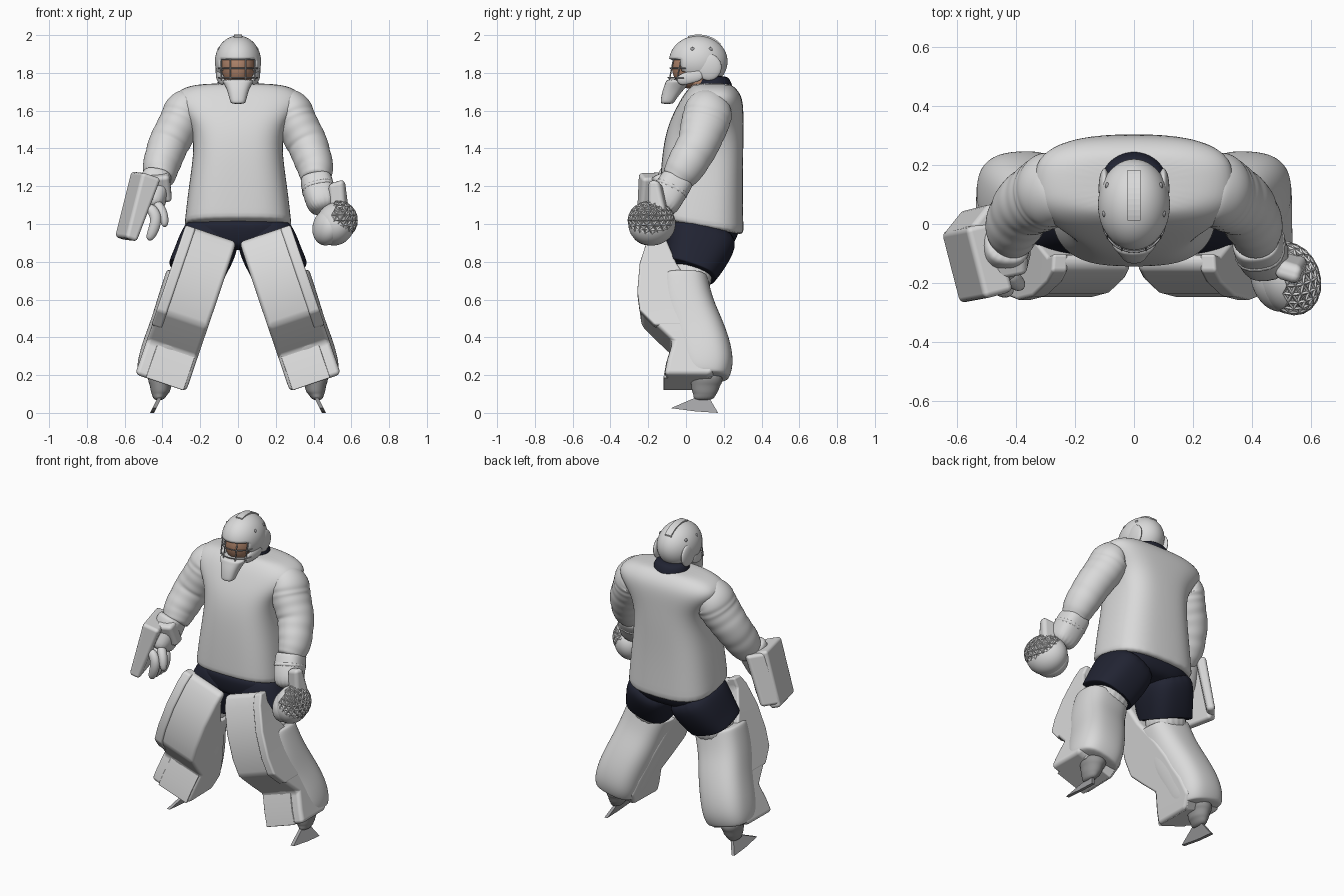
import bpy, bmesh, math
from mathutils import Vector, Matrix

if "Cube" in bpy.data.objects:
    bpy.data.objects.remove(bpy.data.objects["Cube"])

def material(name, *rgb):
    m = bpy.data.materials.new(name)
    m.use_nodes = True
    m.diffuse_color = (*rgb, 1)
    m.node_tree.nodes["Principled BSDF"].inputs["Base Color"].default_value = (*rgb, 1)
    return m

WHITE = material("white", .7, .7, .7)
NAVY = material("navy", .015, .017, .032)
SKIN = material("skin", .43, .23, .145)
STEEL = material("steel", .36, .36, .37)
BOOT = material("boot grey", .3, .3, .3)

def finish(name, bm, mat, subsurf=0, bevel=0, smooth=True):
    bmesh.ops.recalc_face_normals(bm, faces=bm.faces)
    me = bpy.data.meshes.new(name)
    bm.to_mesh(me)
    bm.free()
    me.materials.append(mat)
    if smooth:
        me.shade_smooth()
    ob = bpy.data.objects.new(name, me)
    bpy.context.collection.objects.link(ob)
    if bevel:
        b = ob.modifiers.new("bevel", "BEVEL")
        b.width, b.segments, b.harden_normals = bevel, 3, True
    if subsurf:
        s = ob.modifiers.new("subsurf", "SUBSURF")
        s.levels = s.render_levels = subsurf
    return ob

def skin_rings(name, rings, mat, **style):
    """Bridge equal-length point rings and cap both ends."""
    bm = bmesh.new()
    vs = [[bm.verts.new(p) for p in r] for r in rings]
    n = len(vs[0])
    for a, b in zip(vs, vs[1:]):
        for i in range(n):
            bm.faces.new((a[i], a[(i + 1) % n], b[(i + 1) % n], b[i]))
    bm.faces.new(vs[0])
    bm.faces.new(vs[-1])
    return finish(name, bm, mat, **style)

def tube(name, stations, mat, side=1, follow=True, power=2.0, tilt=0.0, sides=20):
    """Loft of superellipses; stations are (x, y, z, radius_a, radius_b)."""
    pts = [Vector(s[:3]) for s in stations]
    rings = []
    for i, (c, s) in enumerate(zip(pts, stations)):
        a, b = Vector((1, 0, 0)), Vector((0, 1, 0))
        if follow:
            t = (pts[min(i + 1, len(pts) - 1)] - pts[max(i - 1, 0)]).normalized()
            a = (a - t * a.dot(t)).normalized()
            b = t.cross(a)
        ring = []
        for k in range(sides):
            ca, sa = math.cos(2 * math.pi * k / sides), math.sin(2 * math.pi * k / sides)
            p = (c + a * s[3] * math.copysign(abs(ca) ** (2 / power), ca)
                 + b * s[4] * math.copysign(abs(sa) ** (2 / power), sa))
            ring.append((p.x * side, p.y, p.z - (tilt * (p.y - c.y) if i < 2 else 0)))
        rings.append(ring)
    skin_rings(name, rings, mat, subsurf=2)

def ball(name, loc, size, mat, rot=(0, 0, 0)):
    bm = bmesh.new()
    bmesh.ops.create_uvsphere(bm, u_segments=40, v_segments=24, radius=1)
    ob = finish(name, bm, mat)
    ob.location, ob.scale, ob.rotation_euler = loc, size, rot

def block(name, center, axes, half, taper, bevel):
    """Rounded white box; its far end along the third axis is thinned by taper."""
    x, y, z = [Vector(a).normalized() * h for a, h in zip(axes, half)]
    skin_rings(name, [[Vector(center) + x * i + y * j * f + z * k for i, j in ((1, 1), (-1, 1), (-1, -1), (1, -1))]
                      for k, f in ((-1, 1), (1, taper))], WHITE, bevel=bevel)

# Jersey body and shorts seat
tube("jersey_body", [(0, .08, .98, .285, .225), (0, .08, .995, .285, .226), (0, .08, 1.2, .262, .22),
                     (0, .09, 1.4, .23, .215), (0, .105, 1.53, .25, .2), (0, .13, 1.63, .345, .175),
                     (0, .14, 1.69, .34, .15), (0, .14, 1.735, .265, .11), (0, .135, 1.745, .13, .075)],
     WHITE, follow=False, power=2.9, tilt=.19, sides=28)
tube("shorts_seat", [(0, .09, 1.04, .26, .19), (0, .09, .98, .27, .2), (0, .085, .91, .26, .18),
                     (0, .075, .86, .19, .15)], NAVY, follow=False, power=2.7)

# Neck, collar and head
tube("neck", [(0, .09, 1.70, .09, .085), (0, .085, 1.80, .085, .08)], SKIN)
tube("collar", [(0, .14, 1.70, .115, .115), (0, .15, 1.75, .112, .1), (0, .155, 1.775, .1, .08),
                (0, .155, 1.785, .08, .06)], NAVY)
ball("head", (0, .03, 1.835), (.09, .105, .12), SKIN)

# Helmet shell with an open face window
bm = bmesh.new()
bmesh.ops.create_uvsphere(bm, u_segments=48, v_segments=32, radius=1,
                          matrix=Matrix.Translation((0, .065, 1.86)) @ Matrix.Diagonal((.122, .155, .137, 1)))
window = [f for f in bm.faces for c in [f.calc_center_median()]
          if c.z < 1.775 or (c.y < .02 and abs(c.x) < .092 and c.z < 1.87)]
bmesh.ops.delete(bm, geom=window, context="FACES")
shell = finish("helmet_shell", bm, WHITE).modifiers.new("thickness", "SOLIDIFY")
shell.thickness = .012
tube("chin_guard", [(0, -.1, 1.635, .036, .033), (0, -.098, 1.65, .043, .038), (0, -.07, 1.71, .057, .055),
                    (0, -.04, 1.75, .08, .068), (0, -.035, 1.768, .088, .07)], WHITE, follow=False, power=2.5)
ridge = [(.065 + .157 * math.sin(a), 1.86 + .139 * math.cos(a)) for a in [.12 * i - .35 for i in range(11)]]
skin_rings("helmet_ridge", [[(x, y, z + dz) for x, dz in ((-.022, -.015), (.022, -.015), (.022, .004), (-.022, .004))]
                            for y, z in ridge], WHITE, smooth=False)
for side, word in ((1, "left"), (-1, "right")):
    ball(word + "_ear_guard", (side * .1, .12, 1.83), (.02, .068, .07), WHITE)
    tube(word + "_jaw_guard", [(.108, .09, 1.795, .012, .03), (.102, .03, 1.78, .013, .035),
                               (.075, -.05, 1.755, .016, .03)], WHITE, side)
    for x, y in ((.1, .035), (.09, .13)):
        ball(word + "_vent", (side * x, y, 1.925), (.008, .011, .011), STEEL)

# Face cage, leaning back toward the brow
def cage_point(angle, z):
    return (.106 * math.sin(angle), .01 - .105 * math.cos(angle) + (z - 1.77) * .2, z, 1)

cage = bpy.data.curves.new("face_cage", "CURVE")
cage.dimensions, cage.bevel_depth, cage.bevel_resolution = "3D", .0035, 2
cage.materials.append(STEEL)
for path in ([[cage_point(.17 * i - 1.36, z) for i in range(17)] for z in (1.775, 1.825, 1.872)]
             + [[cage_point(a, z) for z in (1.76, 1.88)] for a in (-1.0, -.4, .4, 1.0)]):
    spline = cage.splines.new("POLY")
    spline.points.add(len(path) - 1)
    for p, co in zip(spline.points, path):
        p.co = co
bpy.context.collection.objects.link(bpy.data.objects.new("face_cage", cage))

# Leg pad slabs follow a bent side profile (z, front, back) along an outward-leaning axis
PAD = ((.95, -.15, -.10), (.89, -.19, -.11), (.75, -.235, -.05), (.6, -.248, .05), (.5, -.235, .1),
       (.42, -.155, .13), (.34, -.07, .165), (.24, -.1, .19), (.16, -.115, .13))

def pad_slab(name, side, w0, w1, rise, rows, bevel):
    skin_rings(name, [[(side * (.15 + (.93 - z) * .34 + w * .95), y, z + w * .32)
                       for w, y in ((w0, front - rise), (w1, front - rise), (w1 * .97, back), (w0 * .97, back))]
                      for z, front, back in rows], WHITE, bevel=bevel)

# Sleeve stations, with cloth folds as alternating radii
ARM = ((.23, .13, 1.62, .09, .1), (.28, .12, 1.6, .115, .13), (.31, .1, 1.53, .112, .128),
       (.37, .065, 1.42, .108, .112), (.41, -.005, 1.3, .098, .105), (.415, -.075, 1.2, .07, .075))
sleeve = []
for a, b in zip(ARM, ARM[1:]):
    for i in range(4):
        m = [p + (q - p) * i / 4 for p, q in zip(a, b)]
        fold = 1.03 if i % 2 else .98
        sleeve.append((*m[:3], m[3] * fold, m[4] * fold))

BLADE = ((-.08, .025), (.06, .085), (.12, .085), (.17, .0), (.05, .008))
for side, word in ((1, "left"), (-1, "right")):
    tube(word + "_sleeve", sleeve, WHITE, side)
    # Shorts leg, thigh, calf wrap and front pad
    tube(word + "_shorts_leg", [(.12, .1, .98, .14, .18), (.155, .08, .9, .16, .185), (.2, .04, .8, .152, .16),
                                (.222, .022, .757, .15, .145), (.224, .02, .751, .15, .144),
                                (.225, .019, .748, .143, .136)], NAVY, side, power=2.7)
    tube(word + "_thigh", [(.19, .045, .82, .125, .12), (.25, .01, .62, .125, .115)], WHITE, side, power=2.4)
    tube(word + "_calf", [(.235, -.015, .715, .14, .125), (.237, -.015, .71, .15, .133), (.245, -.015, .68, .152, .138),
                          (.285, .0, .56, .15, .15), (.32, .05, .44, .15, .155), (.365, .09, .32, .152, .158),
                          (.388, .108, .24, .15, .146), (.4, .105, .195, .14, .125), (.402, .105, .185, .13, .115)],
         WHITE, side, power=2.7)
    pad_slab(word + "_leg_pad", side, -.145, .14, 0, PAD, .024)
    pad_slab(word + "_pad_outer_roll", side, .085, .142, .01, PAD[:6], .012)
    pad_slab(word + "_toe_panel", side, -.13, .08, .005, PAD[6:], .005)
    # Skate boot, holder and blade
    tube(word + "_boot", [(.405, .11, .22, .078, .085), (.405, .11, .16, .07, .085), (.41, .105, .15, .058, .078),
                          (.41, .1, .11, .052, .07), (.415, .1, .1, .042, .06), (.42, .09, .065, .026, .055)],
         BOOT, side, follow=False)
    skin_rings(word + "_skate_blade", [[(side * (.415 + (.08 - z) * .5 + t), y, z) for y, z in BLADE]
                                       for t in (-.01, .01)], STEEL, smooth=False)

# Blocker: board with a back wing, cuff and fingers
down, across = Vector((-.3, -.06, -.95)), Vector((.25, -.97, -.03))
block("blocker_board", (-.54, -.13, 1.09), (across, down.cross(across), down), (.125, .055, .18), .6, .02)
wing = Vector((.62, .78, -.05))
block("blocker_back_wing", (-.55, .0, 1.1), (wing, down.cross(wing), down), (.06, .03, .165), .8, .02)
tube("blocker_cuff", [(-.425, -.05, 1.27, .075, .085), (-.43, -.06, 1.25, .082, .09), (-.455, -.11, 1.13, .08, .085),
                      (-.47, -.14, 1.07, .06, .08)], WHITE, power=2.6)
block("blocker_cuff_flap", (-.41, -.125, 1.19), ((1, .2, .1), (0, 1, .4), (-.1, -.4, 1)), (.055, .035, .075), 1, .02)
for y in (-.1, -.137, -.174, -.211):
    tube("blocker_finger", [(-.48, y, 1.1, .03, .024), (-.43, y - .015, 1.05, .033, .026),
                            (-.44, y - .015, .98, .032, .025), (-.475, y, .91, .022, .02)], WHITE, sides=12)
tube("blocker_thumb", [(-.44, -.16, 1.12, .03, .03), (-.395, -.2, 1.06, .03, .03),
                       (-.385, -.21, .98, .02, .02)], WHITE, sides=12)

# Catching glove: cuff, pocket, thumb flap and lattice
tube("catcher_cuff", [(.41, -.04, 1.25, .08, .085), (.412, -.045, 1.235, .085, .09), (.435, -.1, 1.15, .088, .09),
                      (.46, -.14, 1.06, .075, .08)], WHITE, power=2.6)
tube("catcher_cuff_band", [(.42, -.065, 1.21, .095, .1), (.432, -.09, 1.16, .095, .1)], WHITE, power=2.6)
tilted = (0, math.radians(15), math.radians(20))
ball("catcher_pocket", (.515, -.18, 1.0), (.1, .128, .115), WHITE, tilted)
ball("catcher_fingers", (.475, -.19, .985), (.075, .11, .1), WHITE, tilted)
block("catcher_thumb_flap", (.53, -.155, 1.14), ((1, -.3, .3), (.3, 1, 0), (-.1, -.1, 1)), (.045, .05, .085), .6, .025)
bm = bmesh.new()
bmesh.ops.create_icosphere(bm, subdivisions=3, radius=1, matrix=Matrix.Translation((.53, -.185, 1.02))
                           @ Matrix.Rotation(math.radians(20), 4, "Z") @ Matrix.Diagonal((.096, .122, .1, 1)))
bmesh.ops.delete(bm, geom=[f for f in bm.faces if f.calc_center_median().x < .51], context="FACES")
wire = finish("catcher_lattice", bm, WHITE, smooth=False).modifiers.new("wire", "WIREFRAME")
wire.thickness = .011
